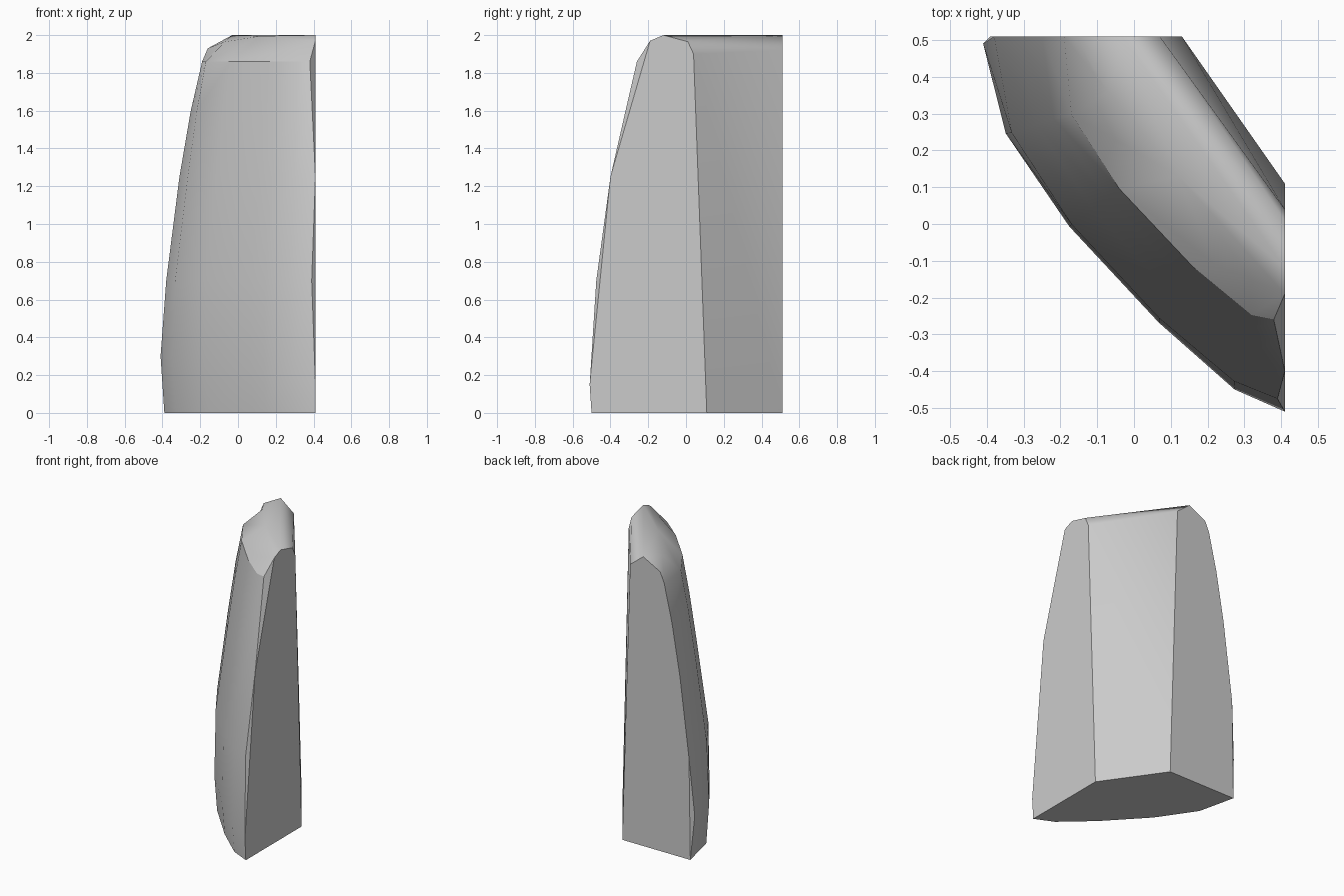
import bpy
import bmesh
import math

default_cube = bpy.data.objects.get("Cube")
if default_cube:
    bpy.data.objects.remove(default_cube, do_unlink=True)

# Single stone colour
stone = bpy.data.materials.new("pale_grey")
stone.use_nodes = True
stone_colour = (0.6, 0.6, 0.6, 1.0)
stone.diffuse_color = stone_colour
stone.node_tree.nodes["Principled BSDF"].inputs["Base Color"].default_value = stone_colour

bm = bmesh.new()


def vert(*position):
    return bm.verts.new(position)


def face(*corners):
    return bm.faces.new(corners)


# Footprint of the bowed outer wall, from the back end to the side end
footprint = [(-0.39, 0.51), (-0.33, 0.25), (-0.16, 0), (0.08, -0.26), (0.28, -0.44), (0.41, -0.5)]
last = len(footprint) - 1

# Courses of the wall: height at back end, height at side end,
# lean in x at back end, lean in y at side end, outward bulge, side end inset
courses = [
    (0, 0, 0, 0, 0, 0),
    (0.3, 0.15, -0.02, -0.01, 0.005, 0),
    (0.7, 0.7, 0.01, 0.025, 0.02, 0.02),
    (1.25, 1.25, 0.08, 0.1, 0, 0),
    (1.6, 1.6, 0.14, 0.18, 0, 0.017),
    (1.86, 1.86, 0.2, 0.24, 0, 0.03),
]
rows = []
for z_back, z_side, lean_x, lean_y, bulge, inset in courses:
    row = []
    for i, (x, y) in enumerate(footprint):
        t = i / last
        push = 4 * t * (1 - t) * bulge
        row.append(vert(x + lean_x * (1 - t) - 0.82 * push - (inset if i == last else 0),
                        y + lean_y * t - 0.57 * push,
                        z_back + (z_side - z_back) * t))
    rows.append(row)
rows[1][0].co.y -= 0.02

# Chiselled upper rim of the wall
rim = [(-0.16, 0.51, 1.93), (-0.07, 0.36, 1.965), (0.12, 0.13, 1.995),
       (0.22, -0.11, 1.91), (0.32, -0.152, 1.94), (0.41, -0.19, 1.97)]
rows.append([vert(*p) for p in rim])
for low, high in zip(rows, rows[1:]):
    for i in range(last):
        face(low[i], low[i + 1], high[i + 1], high[i])
top = rows[-1]

# Ridge and straight inner wall
ridge_back, ridge_side = vert(-0.03, 0.51, 2), vert(0.41, -0.12, 2)
base_back, base_side = vert(0.13, 0.51, 0), vert(0.41, 0.11, 0)
inner_back, inner_side = vert(0.07, 0.51, 1.92), vert(0.41, 0.04, 1.9)
lip_side = vert(0.41, 0.01, 1.965)

# Crown facets
face(top[0], top[1], ridge_back)
face(top[1], top[2], ridge_back)
face(top[2], ridge_side, ridge_back)
face(top[2], top[5], ridge_side)
face(top[2], top[3], top[4], top[5])
face(ridge_back, ridge_side, lip_side)
face(ridge_back, lip_side, inner_back)
face(inner_back, lip_side, inner_side)

# Inner wall and underside
face(base_back, inner_back, inner_side)
face(base_back, inner_side, base_side)
face(*rows[0], base_side, base_back)

# Flat cut ends, with the chipped corners beside them
back = [r[0] for r in rows]
side = [r[last] for r in rows]
face(back[0], *back[2:], ridge_back, inner_back, base_back)
face(*back[:3])
face(side[0], side[1], side[3], side[6], ridge_side, lip_side, inner_side, base_side)
face(*side[1:4])
face(*side[3:7])

bmesh.ops.recalc_face_normals(bm, faces=bm.faces[:])
mesh = bpy.data.meshes.new("curved_stone_slab")
bm.to_mesh(mesh)
bm.free()
mesh.materials.append(stone)
slab = bpy.data.objects.new("curved_stone_slab", mesh)
bpy.context.scene.collection.objects.link(slab)

bpy.ops.object.select_all(action='DESELECT')
slab.select_set(True)
bpy.context.view_layer.objects.active = slab
bpy.ops.object.shade_smooth_by_angle(angle=math.radians(30))
